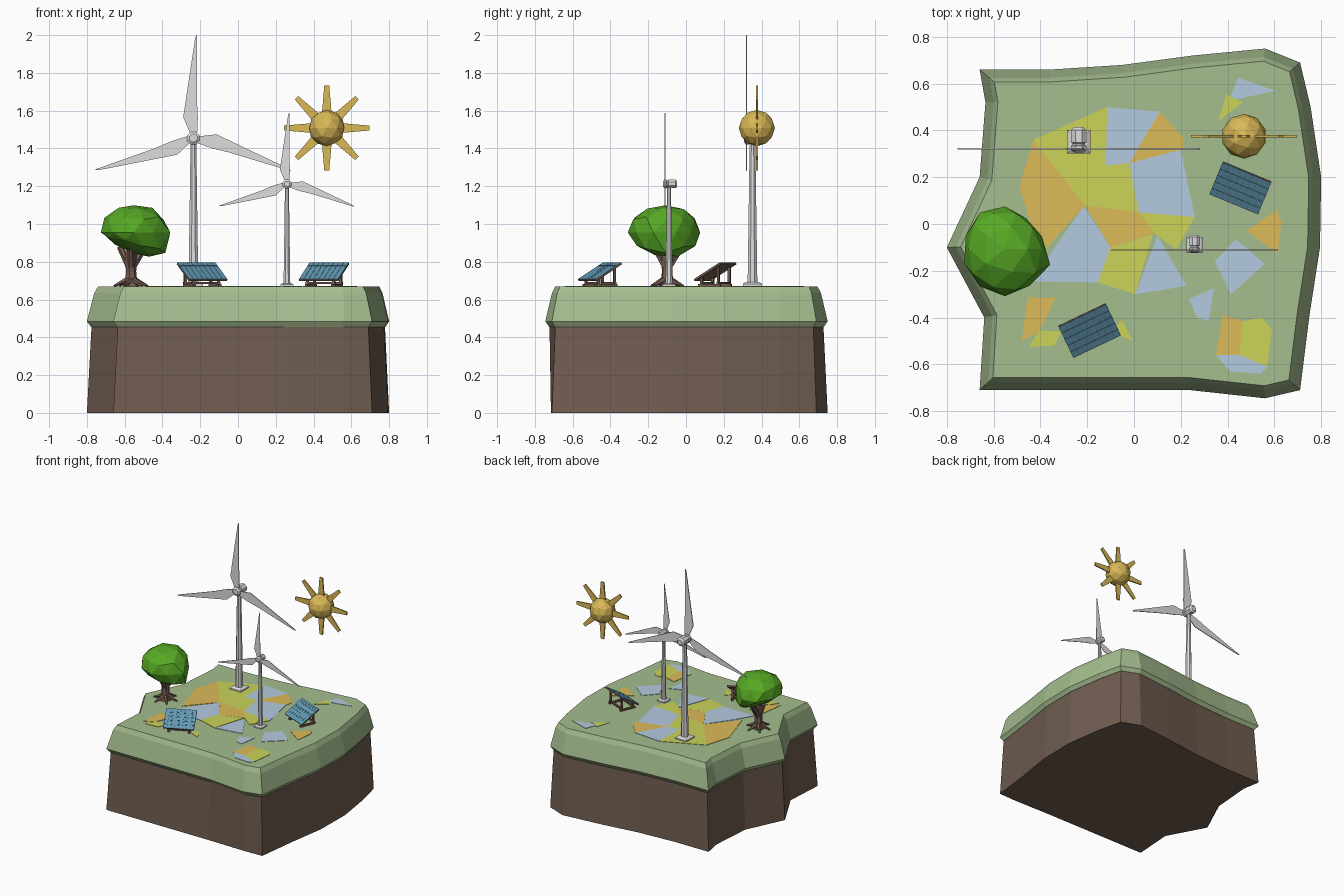
import bpy, bmesh, math, random
from mathutils import Matrix, Vector

if "Cube" in bpy.data.objects:
    bpy.data.objects.remove(bpy.data.objects["Cube"])

random.seed(4)
R = math.radians
TOP = 0.67


def mat(name, r, g, b):
    m = bpy.data.materials.new(name)
    lin = lambda c: ((c / 255 + 0.055) / 1.055) ** 2.4
    m.diffuse_color = (lin(r), lin(g), lin(b), 1)
    m.use_nodes = True
    m.node_tree.nodes["Principled BSDF"].inputs["Base Color"].default_value = m.diffuse_color
    return m


GRASS = mat("grass green", 165, 189, 143)
EARTH = mat("earth brown", 112, 93, 80)
BARK = mat("bark brown", 116, 92, 80)
LEAF = mat("leaf green", 86, 168, 36)
WHITE = mat("pale grey", 222, 222, 222)
SUN = mat("sun gold", 218, 184, 86)
PANEL = mat("panel blue", 98, 154, 180)
ORANGE = mat("field orange", 220, 187, 88)
LIME = mat("field lime", 203, 212, 88)
SKY = mat("field blue", 180, 203, 224)


def finish(name, bm, material, matrix=Matrix()):
    bmesh.ops.recalc_face_normals(bm, faces=bm.faces)
    bm.transform(matrix)
    me = bpy.data.meshes.new(name)
    bm.to_mesh(me)
    bm.free()
    me.materials.append(material)
    ob = bpy.data.objects.new(name, me)
    bpy.context.collection.objects.link(ob)
    return ob


def loft(name, rings, material, matrix=Matrix()):
    """Skin closed rings of equal length and cap both ends."""
    bm = bmesh.new()
    vs = [[bm.verts.new(p) for p in ring] for ring in rings]
    n = len(vs[0])
    for a, b in zip(vs, vs[1:]):
        for i in range(n):
            j = (i + 1) % n
            bm.faces.new((a[i], a[j], b[j], b[i]))
    bm.faces.new(vs[0][::-1])
    bm.faces.new(vs[-1])
    return finish(name, bm, material, matrix)


def lathe(name, profile, sides, material, matrix=Matrix(), turn=0.0):
    rings = [[(r * math.cos(turn + 2 * math.pi * i / sides),
               r * math.sin(turn + 2 * math.pi * i / sides), h) for i in range(sides)]
             for r, h in profile]
    return loft(name, rings, material, matrix)


def prisms(name, polys, z0, z1, material, matrix=Matrix()):
    bm = bmesh.new()
    for poly in polys:
        lo = [bm.verts.new((x, y, z0)) for x, y in poly]
        hi = [bm.verts.new((x, y, z1)) for x, y in poly]
        n = len(poly)
        bm.faces.new(lo[::-1])
        bm.faces.new(hi)
        for i in range(n):
            j = (i + 1) % n
            bm.faces.new((lo[i], lo[j], hi[j], hi[i]))
    return finish(name, bm, material, matrix)


def rect(cx, cy, w, d):
    return [(cx - w / 2, cy - d / 2), (cx + w / 2, cy - d / 2),
            (cx + w / 2, cy + d / 2), (cx - w / 2, cy + d / 2)]


def limb(name, p, q, r0, r1, sides=6):
    p, q = Vector(p), Vector(q)
    m = Matrix.Translation(p) @ (q - p).to_track_quat('Z', 'Y').to_matrix().to_4x4()
    return lathe(name, [(r0, 0), (r1, (q - p).length)], sides, BARK, m)


# island: one outline, inset at several heights
OUTLINE = [(-0.66, -0.71), (0.24, -0.71), (0.56, -0.745), (0.71, -0.71), (0.75, -0.39),
           (0.795, -0.1), (0.80, 0.2), (0.755, 0.5), (0.71, 0.69), (0.56, 0.75), (0.25, 0.72),
           (-0.05, 0.68), (-0.36, 0.66), (-0.66, 0.66), (-0.635, 0.52), (-0.66, 0.2),
           (-0.80, -0.1), (-0.64, -0.4)]


def inset(d, z):
    out, n = [], len(OUTLINE)
    for i in range(n):
        a, b, c = (Vector(OUTLINE[(i + k) % n]) for k in (-1, 0, 1))
        e, f = (b - a).normalized(), (c - b).normalized()
        n1, n2 = Vector((-e.y, e.x)), Vector((-f.y, f.x))
        p = b + (n1 + n2) * d / (1 + n1.dot(n2))
        out.append((p.x, p.y, z))
    return out


foot = [(x, max(y, -0.715), z) for x, y, z in inset(0, 0)]
loft("earth_block", [foot, inset(0.022, 0.46)], EARTH)
loft("grass_cap", [inset(0.02, 0.455), inset(0, 0.485), inset(0.035, 0.635),
                   inset(0.053, TOP)], GRASS)

# coloured field patches: thin plates on the grass
orange = [
    [(-.43, .36), (-.21, .08), (-.40, -.13), (-.46, .06), (-.49, .16)],
    [(-.21, .08), (.02, .05), (.09, -.04), (-.10, -.10)],
    [(.11, .48), (.21, .37), (.21, .32), (-.02, .26)],
    [(.48, -.03), (.61, .06), (.63, .01), (.615, -.125)],
    [(.38, -.39), (.465, -.415), (.45, -.56), (.35, -.56)],
    [(-.455, -.315), (-.335, -.315), (-.405, -.46), (-.48, -.50)]]
lime = [
    [(-.43, .36), (-.115, .50), (-.12, .25), (-.02, .26), (.02, .05), (-.21, .08)],
    [(.02, .05), (.26, .03), (.18, -.11), (.10, -.05), (.08, -.03)],
    [(-.10, -.10), (.08, -.045), (.005, -.30), (-.155, -.25)],
    [(.465, -.415), (.545, -.40), (.59, -.45), (.57, -.61), (.45, -.56)],
    [(-.405, -.455), (-.31, -.46), (-.34, -.52), (-.45, -.525)],
    [(-.05, -.41), (-.005, -.50), (-.10, -.46)],
    [(.395, .555), (.465, .52), (.36, .44)]]
blue = [
    [(-.215, .075), (-.10, -.10), (-.155, -.25), (-.425, -.245), (-.36, -.13)],
    [(-.115, .50), (.11, .48), (-.02, .26), (-.12, .25)],
    [(-.02, .26), (.20, .32), (.26, .03), (.02, .05)],
    [(.10, -.05), (.225, -.265), (.005, -.30)],
    [(.445, .625), (.605, .57), (.405, .525)],
    [(.435, -.065), (.56, -.17), (.415, -.30), (.345, -.16)],
    [(.235, -.32), (.34, -.275), (.32, -.415), (.27, -.40)],
    [(.35, -.56), (.45, -.56), (.57, -.61), (.54, -.64), (.41, -.63)]]
for nm, polys, m in (("orange", orange, ORANGE), ("lime", lime, LIME), ("blue", blue, SKY)):
    prisms(nm + "_fields", polys, TOP - 0.003, TOP + 0.003, m)

# wind turbines; the rotor plane faces the front
FACE = Matrix.Rotation(R(90), 4, 'X')
BLADE = [(.05, -.035), (.20, -.037), (.38, -.022), (.995, -.005), (1, 0), (.97, .012),
         (.20, .105), (.05, .035)]


def turbine(name, x, y, hub_z, s):
    at = Matrix.Translation((x, y, TOP))
    lathe(name + "_base", [(.071 * s, -.005), (.071 * s, .013 * s), (.052 * s, .022 * s)],
          4, WHITE, at, R(45))
    lathe(name + "_tower", [(.028 * s, .01 * s), (.016 * s, hub_z - TOP)], 8, WHITE, at, R(22.5))
    head = Matrix.Translation((x, y, hub_z)) @ FACE @ Matrix.Scale(s, 4)
    lathe(name + "_nacelle", [(.022, -.062), (.035, -.05), (.035, .004), (.028, .007),
                              (.028, .014), (.036, .018), (.036, .036), (.022, .046)],
          8, WHITE, head, R(22.5))
    blade = [[(u * .546, v * .546) for u, v in BLADE]]
    for i, a in enumerate((88.3, 198, -18.5)):
        prisms(f"{name}_blade_{i + 1}", blade, .028, .034, WHITE,
               head @ Matrix.Rotation(R(a), 4, 'Z'))


turbine("large_turbine", -0.236, 0.352, 1.455, 1.0)
turbine("small_turbine", 0.259, -0.09, 1.212, 0.69)

# sun with eight flat rays
at = Matrix.Translation((0.47, 0.375, 1.508))
bm = bmesh.new()
bmesh.ops.create_icosphere(bm, subdivisions=2, radius=0.096)
finish("sun_ball", bm, SUN, at)
for i in range(8):
    prisms(f"sun_ray_{i + 1}", [[(.085, -.025), (.226, -.013), (.226, .013), (.085, .025)]],
           -.005, .005, SUN, at @ FACE @ Matrix.Rotation(R(45 * i), 4, 'Z'))


# solar panels on wooden stands
def solar(name, x, y, turn):
    at = Matrix.Translation((x, y, 0)) @ Matrix.Rotation(R(turn), 4, 'Z')
    tilt = at @ Matrix.Translation((0, 0, 0.748)) @ Matrix.Rotation(R(31), 4, 'X')
    w, d, nx, ny = 0.225, 0.172, 8, 5
    prisms(name + "_frame", [rect(0, 0, w, d)], -.006, .003, BARK, tilt)
    cells = [rect((i + .5) * w / nx - w / 2, (j + .5) * d / ny - d / 2,
                  w / nx - .0012, d / ny - .0012) for i in range(nx) for j in range(ny)]
    prisms(name + "_cells", cells, .002, .005, PANEL, tilt)
    for side, px in (("left", -.075), ("right", .075)):
        prisms(f"{name}_{side}_front_post", [rect(px, -.045, .013, .013)], TOP, .719, BARK, at)
        prisms(f"{name}_{side}_back_post", [rect(px, .05, .013, .013)], TOP, .775, BARK, at)
        prisms(f"{name}_{side}_skid", [rect(px, 0, .016, .125)], TOP, TOP + .012, BARK, at)
    for end, py in (("front", -.045), ("back", .05)):
        prisms(f"{name}_{end}_rail", [rect(0, py, .17, .012)], TOP + .012, TOP + .024, BARK, at)


solar("front_solar_panel", -0.19, -0.456, 25.5)
solar("back_solar_panel", 0.455, 0.154, -22.5)

# tree: trunk, roots, branches, faceted crown
tx, ty = -0.567, -0.1
lathe("trunk", [(.045, 0), (.033, .03), (.028, .08), (.033, .14), (.03, .19)], 7, BARK,
      Matrix.Translation((tx, ty, TOP)))
for i in range(6):
    a = R(60 * i + 10)
    c, s = math.cos(a), math.sin(a)
    limb(f"root_{i + 1}", (tx + .015 * c, ty + .015 * s, .705),
         (tx + .092 * c, ty + .092 * s, .672), .019, .005, 5)
for i, (dx, dy, z) in enumerate(((-.06, .02, .88), (.07, .02, .87), (0, -.07, .88), (0, .08, .88))):
    limb(f"branch_{i + 1}", (tx, ty, .765), (tx + dx, ty + dy, z), .024, .015)

bm = bmesh.new()
bmesh.ops.create_icosphere(bm, subdivisions=2, radius=1)
bulge, notch = Vector((.9, -.42, -.2)).normalized(), Vector((.78, .6, .1)).normalized()
for v in bm.verts:
    n = v.co.normalized()
    k = random.uniform(.93, 1.04)
    k += .12 * max(0, n.dot(bulge)) ** 6 - .2 * max(0, n.dot(notch)) ** 6
    x, y, z = n.x * .184 * k, n.y * .196 * k, n.z * k * (.15 if n.z > 0 else .115)
    if n.z < 0:
        z += .3 * n.z * x
        z -= .1 * x
    v.co = (x, y, z)
finish("tree_crown", bm, LEAF, Matrix.Translation((-0.552, -0.107, 0.955)))
